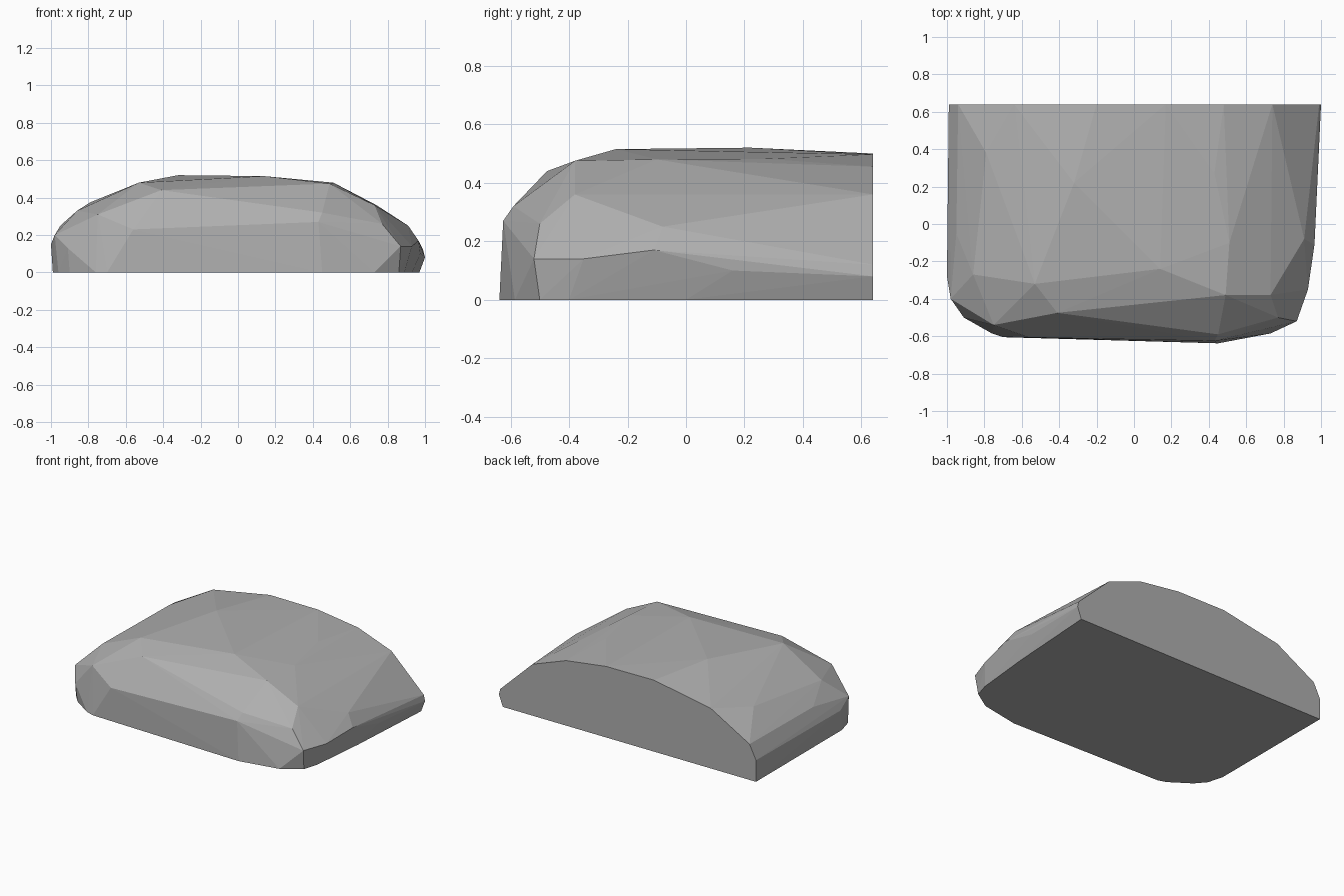
import bpy
import bmesh
from math import radians

default_cube = bpy.data.objects.get("Cube")
if default_cube:
    bpy.data.objects.remove(default_cube, do_unlink=True)

BACK_Y = 0.64


def flat_material(name, colour):
    material = bpy.data.materials.new(name)
    material.use_nodes = True
    material.diffuse_color = colour
    shader = next(n for n in material.node_tree.nodes if n.type == "BSDF_PRINCIPLED")
    shader.inputs["Base Color"].default_value = colour
    shader.inputs["Roughness"].default_value = 0.9
    return material


def faceted_stone(name, points, material):
    """Wrap a few corner points in a convex, flat-shaded shell."""
    shell = bmesh.new()
    for point in points:
        shell.verts.new(point)
    hull = bmesh.ops.convex_hull(shell, input=shell.verts[:], use_existing_faces=False)
    inner = {v for v in hull["geom_interior"] + hull["geom_unused"]
             if isinstance(v, bmesh.types.BMVert) and v.is_valid}
    bmesh.ops.delete(shell, geom=list(inner), context="VERTS")

    # Merge the triangles of the sawn back and the flat underside
    bmesh.ops.dissolve_limit(shell, angle_limit=radians(0.5),
                             verts=shell.verts[:], edges=shell.edges[:])
    bmesh.ops.recalc_face_normals(shell, faces=shell.faces[:])
    for face in shell.faces:
        face.smooth = False

    mesh = bpy.data.meshes.new(name)
    shell.to_mesh(mesh)
    shell.free()
    mesh.materials.append(material)
    stone = bpy.data.objects.new(name, mesh)
    bpy.context.collection.objects.link(stone)
    return stone


# Outline of the flat back cut, as x and z
back_cut = [(-.99, 0), (-.99, .15), (-.94, .25), (-.64, .42), (-.2, .5), (.17, .497),
            (.48, .455), (.74, .36), (.99, .12), (1, .08), (.97, 0)]

# Outline of the underside around the front, as x and y
underside = [(-.99, -.31), (-.96, -.42), (-.9, -.49), (-.76, -.585), (-.7, -.605),
             (.45, -.638), (.73, -.585), (.86, -.5), (.89, -.4), (.93, 0)]

# Bulging corners of the sides
side_corners = [(-1, -.28, .15), (-.98, -.4, .2), (-.91, -.5, .13), (.87, -.52, .14),
                (.93, -.35, .14), (.965, -.11, .17), (.975, .16, .1), (.91, -.08, .25)]

# Sloping shoulder between the sides and the top
shoulder = [(-.95, -.05, .25), (-.86, -.27, .33), (-.75, -.54, .31), (-.56, -.606, .23),
            (.43, -.625, .27), (.45, -.59, .32), (.77, -.5, .26), (.73, -.38, .36)]

# Gently domed top
crown = [(-.79, .38, .375), (-.53, -.32, .48), (-.41, -.475, .44), (-.32, .22, .52),
         (.14, -.24, .515), (.49, -.38, .475), (.51, -.1, .48), (.43, .27, .482)]

corners = [(x, BACK_Y, z) for x, z in back_cut]
corners += [(x, y, 0) for x, y in underside]
corners += side_corners + shoulder + crown

stone_grey = flat_material("stone_grey", (0.43, 0.43, 0.43, 1))
faceted_stone("rock", corners, stone_grey)
